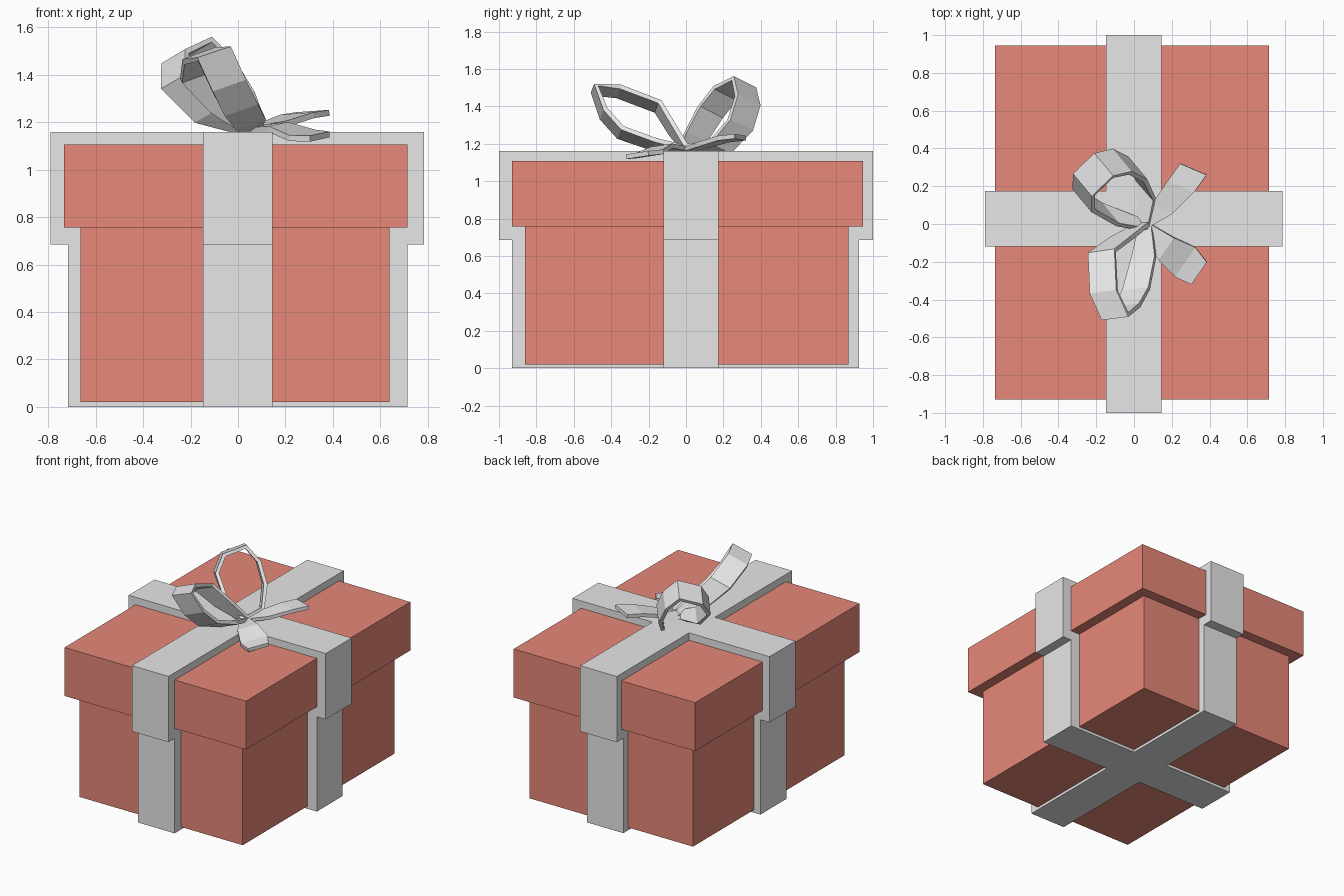
import bpy
import bmesh
from mathutils import Vector

old = bpy.data.objects.get("Cube")
if old:
    bpy.data.objects.remove(old, do_unlink=True)


def make_material(name, color):
    mat = bpy.data.materials.new(name)
    mat.use_nodes = True
    mat.diffuse_color = color
    mat.node_tree.nodes["Principled BSDF"].inputs["Base Color"].default_value = color
    return mat


red = make_material("warm_red", (0.8, 0.246, 0.191, 1))
white = make_material("ribbon_white", (0.8, 0.8, 0.8, 1))


def finish(name, bm, mat):
    bmesh.ops.recalc_face_normals(bm, faces=bm.faces)
    mesh = bpy.data.meshes.new(name)
    bm.to_mesh(mesh)
    bm.free()
    mesh.materials.append(mat)
    obj = bpy.data.objects.new(name, mesh)
    bpy.context.collection.objects.link(obj)
    return obj


def block(name, x, y, z, mat):
    """Box from (low, high) ranges on each axis."""
    bm = bmesh.new()
    bmesh.ops.create_cube(bm, size=1)
    for v in bm.verts:
        v.co = [r[0] if c < 0 else r[1] for c, r in zip(v.co, (x, y, z))]
    return finish(name, bm, mat)


def strip(name, path, across, widths, thickness=0.025):
    """Faceted ribbon swept along a path, given its crosswise direction."""
    bm = bmesh.new()
    across = Vector(across)
    rows = []
    for point, w in zip(path, widths):
        p = Vector(point)
        rows.append([bm.verts.new(p - across * w / 2), bm.verts.new(p + across * w / 2)])
    for a, b in zip(rows, rows[1:]):
        bm.faces.new((a[0], a[1], b[1], b[0]))
    obj = finish(name, bm, white)
    solid = obj.modifiers.new("thickness", "SOLIDIFY")
    solid.thickness = thickness
    solid.offset = 0
    return obj


# Box and lid
block("box_body", (-0.665, 0.64), (-0.86, 0.87), (0.02, 0.78), red)
block("box_lid", (-0.735, 0.715), (-0.93, 0.945), (0.757, 1.107), red)

# Ribbon bands wrapped around the box and the lid
band_x, band_y = (-0.147, 0.145), (-0.12, 0.175)
low, high = (0, 0.7), (0.685, 1.16)
block("body_band_lengthwise", band_x, (-0.93, 0.925), low, white)
block("body_band_crosswise", (-0.717, 0.714), band_y, low, white)
block("lid_band_lengthwise", band_x, (-1, 1), high, white)
block("lid_band_crosswise", (-0.79, 0.785), band_y, high, white)

# Bow loops
strip("front_bow_loop",
      [(0.06, -0.02, 1.17), (0.05, -0.18, 1.2), (0.01, -0.35, 1.26),
       (-0.04, -0.44, 1.36), (-0.1, -0.49, 1.49), (-0.16, -0.36, 1.48),
       (-0.17, -0.15, 1.4), (-0.06, -0.07, 1.27), (0.05, 0.0, 1.17)],
      (0.14, 0.02, 0.05), [0.5, 0.9, 1, 1, 1, 1, 1, 0.9, 0.5])
strip("back_bow_loop",
      [(0.05, 0.0, 1.17), (0.065, 0.18, 1.18), (0.01, 0.29, 1.3),
       (-0.07, 0.33, 1.43), (-0.16, 0.31, 1.52), (-0.265, 0.21, 1.47),
       (-0.265, 0.13, 1.37), (-0.13, 0.05, 1.23), (0.04, 0.0, 1.17)],
      (0.1, -0.12, 0.06), [0.5, 0.9, 1, 1, 1, 1, 1, 0.9, 0.5])

# Bow tails
strip("back_bow_tail",
      [(0.06, 0.0, 1.17), (0.15, 0.08, 1.19), (0.25, 0.2, 1.225), (0.315, 0.29, 1.235)],
      (0.14, -0.06, 0.01), [0.4, 0.8, 1, 1])
strip("front_bow_tail",
      [(0.06, -0.02, 1.17), (0.17, -0.13, 1.18), (0.27, -0.2, 1.145), (0.345, -0.26, 1.14)],
      (0.09, 0.13, 0.02), [0.4, 0.9, 1.2, 0.9])
